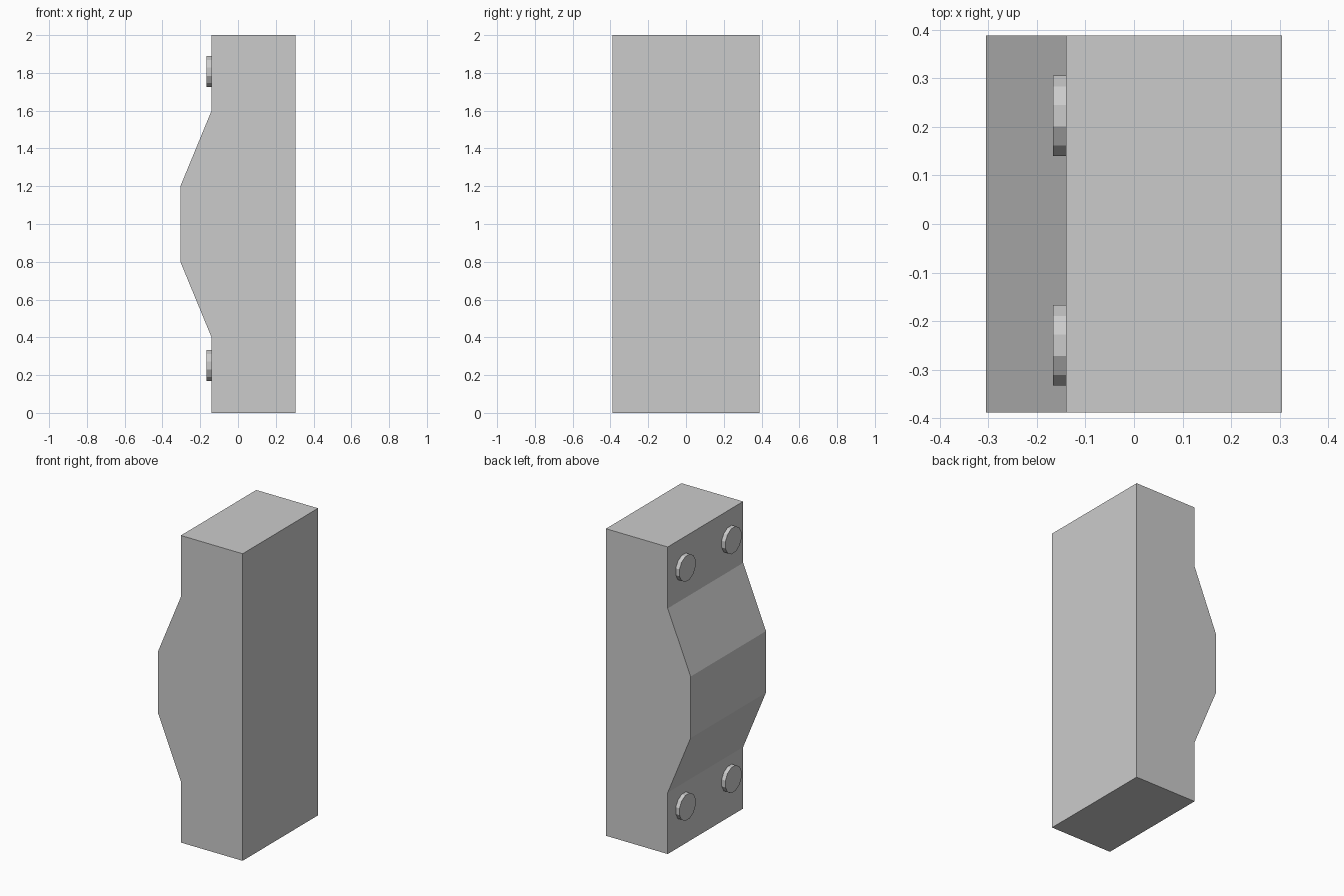
import bpy, bmesh, math
from mathutils import Matrix

if "Cube" in bpy.data.objects:
    bpy.data.objects.remove(bpy.data.objects["Cube"])

grey = bpy.data.materials.new("light grey")
grey.diffuse_color = (0.6, 0.6, 0.6, 1)
grey.use_nodes = True
grey.node_tree.nodes["Principled BSDF"].inputs["Base Color"].default_value = grey.diffuse_color


def add_object(name, bm):
    bmesh.ops.recalc_face_normals(bm, faces=bm.faces)
    mesh = bpy.data.meshes.new(name)
    bm.to_mesh(mesh)
    bm.free()
    mesh.materials.append(grey)
    obj = bpy.data.objects.new(name, mesh)
    bpy.context.collection.objects.link(obj)


# Panel: side profile (x, z) with a raised middle, extruded along y
profile = [(0.305, 0), (0.305, 2), (-0.14, 2), (-0.14, 1.6),
           (-0.305, 1.2), (-0.305, 0.8), (-0.14, 0.4), (-0.14, 0)]
half_width = 0.388
bm = bmesh.new()
face = bm.faces.new([bm.verts.new((x, -half_width, z)) for x, z in profile])
ext = bmesh.ops.extrude_face_region(bm, geom=[face])
verts = [g for g in ext["geom"] if isinstance(g, bmesh.types.BMVert)]
bmesh.ops.translate(bm, verts=verts, vec=(0, 2 * half_width, 0))
add_object("panel_body", bm)

# Four twelve-sided bolt heads on the flat ends
for row, z in (("lower", 0.251), ("upper", 1.807)):
    for side, y in (("front", -0.25), ("back", 0.2225)):
        bm = bmesh.new()
        turn = (Matrix.Translation((-0.1485, y, z))
                @ Matrix.Rotation(math.pi / 2, 4, 'Y')
                @ Matrix.Rotation(math.radians(15), 4, 'Z'))
        bmesh.ops.create_cone(bm, cap_ends=True, segments=12, radius1=0.0858,
                              radius2=0.0858, depth=0.037, matrix=turn)
        add_object(f"{row}_{side}_bolt_head", bm)
